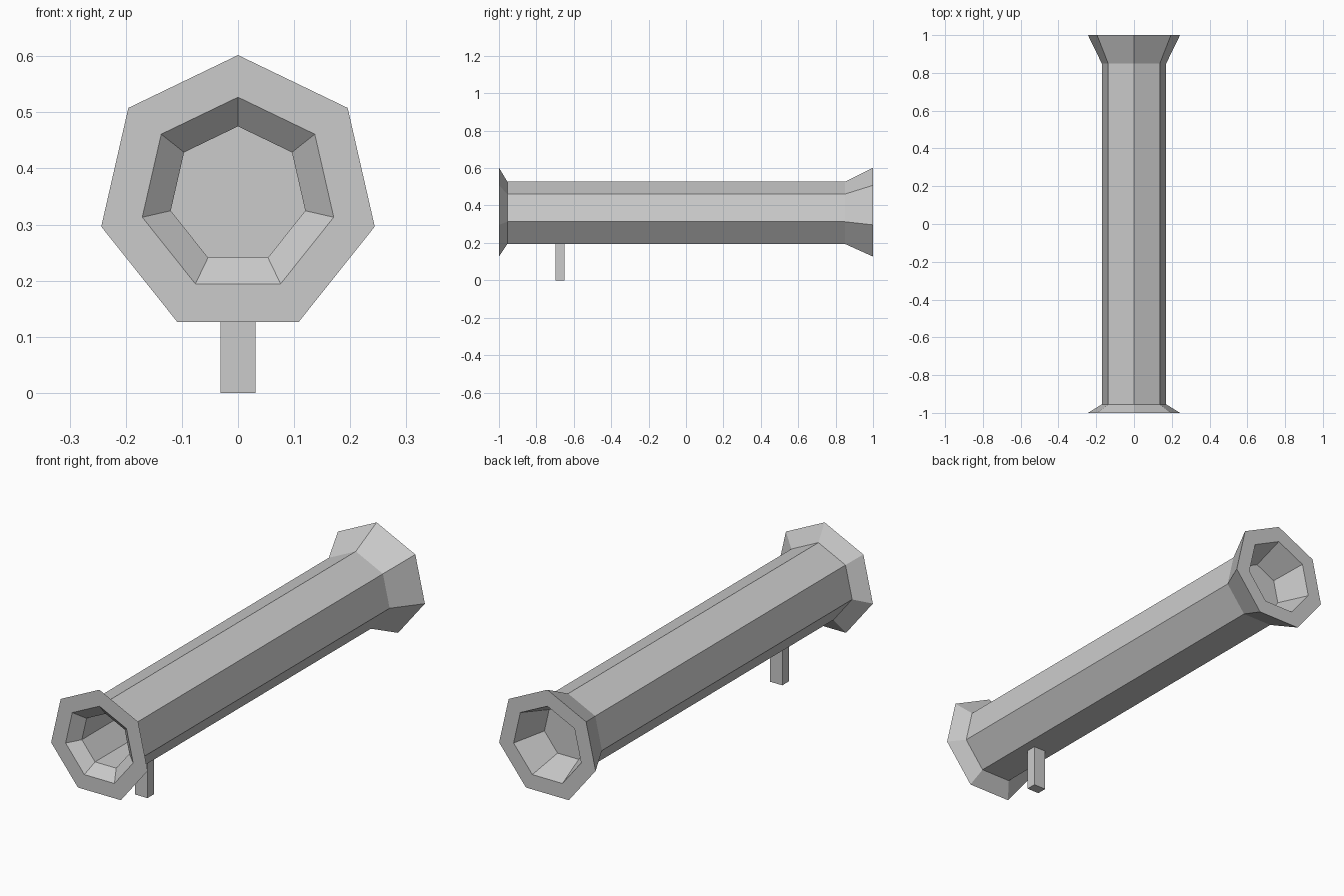
import bpy, bmesh, math

if "Cube" in bpy.data.objects:
    bpy.data.objects.remove(bpy.data.objects["Cube"])

SIDES, CZ = 7, 0.352


def lathe_y(name, profile):
    """Sweep (radius, y) points around the y axis with seven flat sides; cap the last ring."""
    bm = bmesh.new()
    rings = []
    for r, y in profile:
        rings.append([bm.verts.new((r * math.sin(a), y, CZ + r * math.cos(a)))
                      for a in (2 * math.pi * i / SIDES for i in range(SIDES))])
    for a, b in zip(rings, rings[1:]):
        for i in range(SIDES):
            j = (i + 1) % SIDES
            bm.faces.new((a[i], a[j], b[j], b[i]))
    # floor of the back recess, and the far end of the front bore
    bm.faces.new(rings[0])
    bm.faces.new(rings[-1])
    bmesh.ops.remove_doubles(bm, verts=bm.verts, dist=1e-5)
    bmesh.ops.recalc_face_normals(bm, faces=bm.faces)
    me = bpy.data.meshes.new(name)
    bm.to_mesh(me)
    bm.free()
    ob = bpy.data.objects.new(name, me)
    bpy.context.collection.objects.link(ob)
    return ob


# Barrel: back recess, flared rims, straight tube, front funnel and bore
lathe_y("barrel", [
    (0.123, 0.85), (0.175, 1.0), (0.25, 1.0), (0.175, 0.85),
    (0.175, -0.955), (0.25, -1.0), (0.175, -1.0), (0.123, -0.955),
    (0.123, 0.84),
])

# Support post under the front end
bpy.ops.mesh.primitive_cube_add(size=1, location=(0, -0.674, 0.0985))
post = bpy.context.object
post.name = "support_post"
post.scale = (0.062, 0.047, 0.197)
